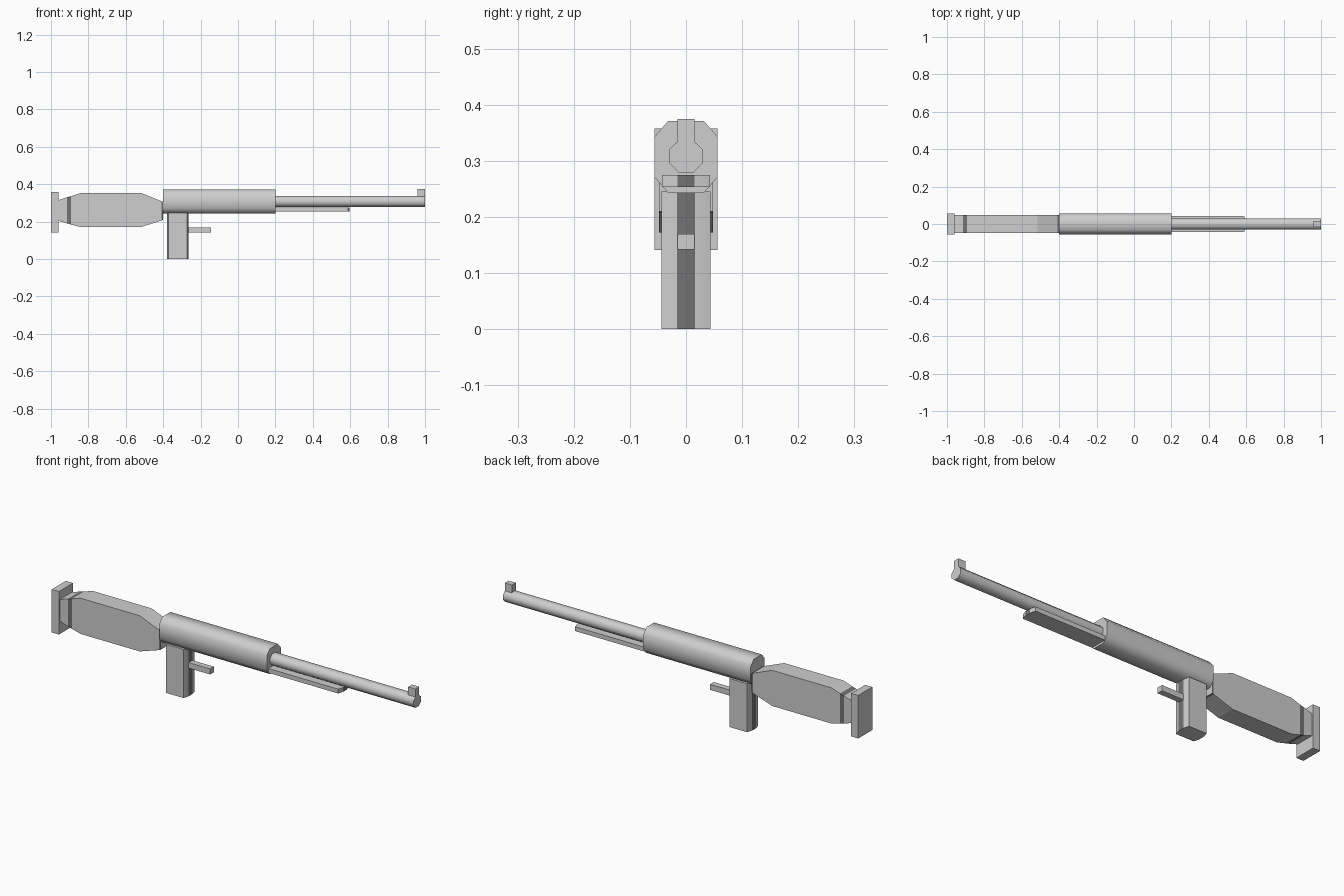
import bpy, math

if "Cube" in bpy.data.objects:
    bpy.data.objects.remove(bpy.data.objects["Cube"])


def material(name, v):
    m = bpy.data.materials.new(name)
    m.diffuse_color = (v, v, v, 1)
    m.use_nodes = True
    m.node_tree.nodes["Principled BSDF"].inputs["Base Color"].default_value = m.diffuse_color
    return m


LIGHT = material("light_grey", 0.62)
DARK = material("dark_grey", 0.17)


def mesh_object(name, verts, faces, dark=(), smooth=False):
    me = bpy.data.meshes.new(name)
    me.from_pydata(verts, [], faces)
    me.materials.append(LIGHT)
    me.materials.append(DARK)
    for i in dark:
        me.polygons[i].material_index = 1
    ob = bpy.data.objects.new(name, me)
    bpy.context.collection.objects.link(ob)
    bpy.ops.object.select_all(action='DESELECT')
    ob.select_set(True)
    bpy.context.view_layer.objects.active = ob
    # consistent outward normals
    bpy.ops.object.mode_set(mode='EDIT')
    bpy.ops.mesh.select_all(action='SELECT')
    bpy.ops.mesh.normals_make_consistent(inside=False)
    bpy.ops.object.mode_set(mode='OBJECT')
    if smooth:
        bpy.ops.object.shade_smooth_by_angle(angle=math.radians(50))
    return ob


def loft(name, rings, dark_bands=(), dark_sides=(), smooth=False):
    """Join equal-sized rings of points and cap both ends."""
    n = len(rings[0])
    verts = [p for r in rings for p in r]
    faces, dark = [], []
    for k in range(len(rings) - 1):
        for i in range(n):
            j = (i + 1) % n
            if k in dark_bands or i in dark_sides:
                dark.append(len(faces))
            faces.append((k * n + i, k * n + j, (k + 1) * n + j, (k + 1) * n + i))
    faces.append(tuple(range(n)))
    faces.append(tuple(range(len(verts) - n, len(verts))))
    return mesh_object(name, verts, faces, dark, smooth)


def box(name, x0, x1, hy, z0, z1):
    return loft(name, [[(x, -hy, z0), (x, hy, z0), (x, hy, z1), (x, -hy, z1)]
                       for x in (x0, x1)])


def octagon(a, b, ca, cb):
    """Half sizes a, b with corners cut by ca, cb; side 0 faces +a, side 4 faces -a."""
    return [(a, -b + cb), (a, b - cb), (a - ca, b), (-a + ca, b),
            (-a, b - cb), (-a, -b + cb), (-a + ca, -b), (a - ca, -b)]


def tube(name, x0, x1, hy, z0, z1, cy, cz):
    zc, hz = (z0 + z1) / 2, (z1 - z0) / 2
    sec = octagon(hy, hz, cy, cz)
    return loft(name, [[(x, p, zc + q) for p, q in sec] for x in (x0, x1)], smooth=True)


def upright(name, x0, x1, hy, z0, z1, cx, cy):
    xc, hx = (x0 + x1) / 2, (x1 - x0) / 2
    sec = octagon(hx, hy, cx, cy)
    return loft(name, [[(xc + p, q, z) for p, q in sec] for z in (z0, z1)],
                dark_sides=(0, 4), smooth=True)


# long octagonal parts
tube("receiver", -0.40, 0.20, 0.056, 0.243, 0.371, 0.024, 0.028)
tube("barrel", 0.20, 1.00, 0.030, 0.279, 0.337, 0.0175, 0.017)

# grip and fore-end
upright("grip", -0.38, -0.265, 0.044, 0.0, 0.245, 0.008, 0.028)
upright("fore_end", 0.19, 0.597, 0.043, 0.253, 0.275, 0.008, 0.028)

# stock with two thin dark collars
stations = [(-0.96, 0.205, 0.315), (-0.915, 0.191, 0.330), (-0.893, 0.185, 0.336),
            (-0.845, 0.172, 0.352), (-0.515, 0.172, 0.352),
            (-0.408, 0.207, 0.309), (-0.40, 0.210, 0.306)]
loft("stock", [[(x, -0.048, a), (x, 0.048, a), (x, 0.048, b), (x, -0.048, b)]
               for x, a, b in stations], dark_bands=(1, 5))

# small boxes
box("butt_plate", -1.00, -0.96, 0.056, 0.141, 0.358)
box("trigger_bar", -0.27, -0.145, 0.015, 0.142, 0.170)
box("front_sight", 0.96, 1.00, 0.015, 0.325, 0.375)
